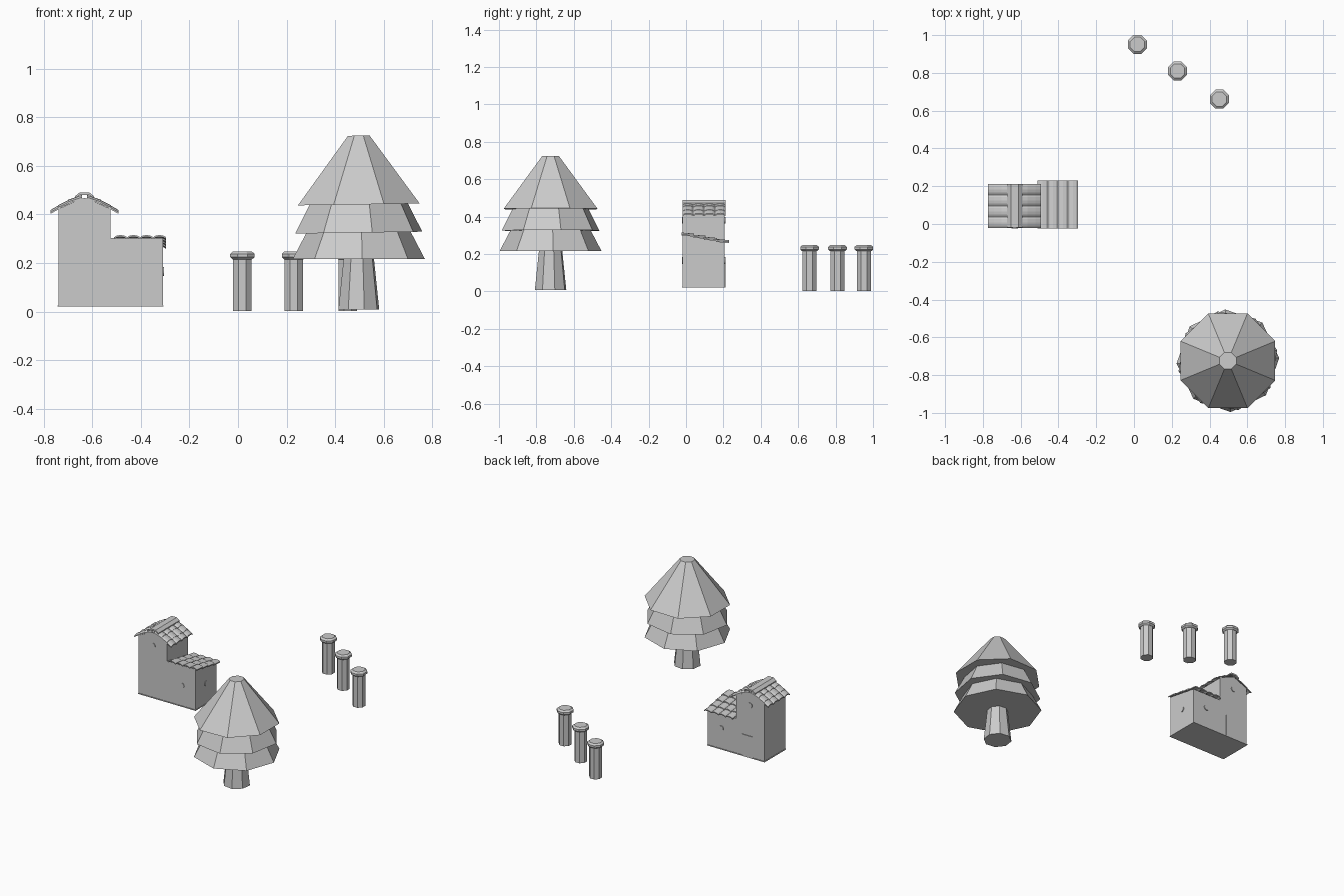
import bpy, bmesh, math
from mathutils import Matrix, Vector

if "Cube" in bpy.data.objects:
    bpy.data.objects.remove(bpy.data.objects["Cube"])


def finish(bm, name):
    bmesh.ops.recalc_face_normals(bm, faces=bm.faces)
    me = bpy.data.meshes.new(name)
    bm.to_mesh(me)
    bm.free()
    ob = bpy.data.objects.new(name, me)
    bpy.context.collection.objects.link(ob)
    return ob


def lathe(name, profile, loc, n=8, rot=22.5, tilt=(0, 0)):
    """Faceted solid of revolution from (radius, z) pairs."""
    bm = bmesh.new()
    rings = []
    for r, z in profile:
        ring = []
        for i in range(n):
            a = math.radians(rot) + math.tau * i / n
            x, y = r * math.cos(a), r * math.sin(a)
            ring.append(bm.verts.new((x + loc[0], y + loc[1], z + x * tilt[0] + y * tilt[1])))
        rings.append(ring)
    for a, b in zip(rings, rings[1:]):
        for i in range(n):
            j = (i + 1) % n
            bm.faces.new((a[i], a[j], b[j], b[i]))
    bm.faces.new(rings[0][::-1])
    bm.faces.new(rings[-1])
    return finish(bm, name)


def extrude_outline(bm, pts, vec):
    a = [bm.verts.new(p) for p in pts]
    b = [bm.verts.new(Vector(p) + Vector(vec)) for p in pts]
    bm.faces.new(a)
    bm.faces.new(b[::-1])
    for i in range(len(a)):
        j = (i + 1) % len(a)
        bm.faces.new((a[i], b[i], b[j], a[j]))


def tile(bm, start, across, down, width, bump=0.009, thick=0.007):
    """Curved roof tile: arched cross-section swept down the slope."""
    start, across, down = Vector(start), Vector(across), Vector(down)
    up = Vector((0, 0, 1))
    arch = [(0, 0), (0.2, 0.75), (0.5, 1), (0.8, 0.75), (1, 0)]
    pts = [start + across * width * u + up * bump * h for u, h in arch]
    pts += [p - up * thick for p in reversed(pts)]
    extrude_outline(bm, pts, down)


# House walls: tall gabled tower and lower lean-to
Y0, Y1 = -0.018, 0.207
bm = bmesh.new()
gable = [(-0.739, 0.025), (-0.524, 0.025), (-0.524, 0.422), (-0.595, 0.455),
         (-0.6315, 0.468), (-0.668, 0.455), (-0.739, 0.422)]
extrude_outline(bm, [(x, Y0, z) for x, z in gable], (0, Y1 - Y0, 0))
finish(bm, "tower_walls")

bm = bmesh.new()
side = [(Y0, 0.025), (Y1, 0.025), (Y1, 0.262), (Y0, 0.302)]
extrude_outline(bm, [(-0.524, y, z) for y, z in side], (0.215, 0, 0))
finish(bm, "low_wing_walls")

# Base plate and back door
for name, lo, hi in (("base_plate", (-0.743, Y0 - 0.004, 0.021), (-0.306, Y1 + 0.004, 0.026)),
                     ("back_door", (-0.65, Y1 - 0.004, 0.026), (-0.57, Y1 + 0.004, 0.17))):
    bm = bmesh.new()
    lo, hi = Vector(lo), Vector(hi)
    m = Matrix.Translation((lo + hi) / 2) @ Matrix.Diagonal((*(hi - lo), 1))
    bmesh.ops.create_cube(bm, size=1, matrix=m)
    finish(bm, name)

# Round windows
windows = [(-0.631, Y0, 0.38, "X"), (-0.631, Y1, 0.38, "X"), (-0.412, Y0, 0.165, "X"),
           (-0.412, Y1, 0.165, "X"), (-0.309, 0.095, 0.165, "Y")]
for x, y, z, axis in windows:
    bm = bmesh.new()
    m = Matrix.Translation((x, y, z)) @ Matrix.Rotation(math.pi / 2, 4, axis)
    bmesh.ops.create_cone(bm, cap_ends=True, segments=16, radius1=0.018,
                          radius2=0.018, depth=0.009, matrix=m)
    finish(bm, "round_window")

# Tower roof: stepped rows of tiles on both slopes
bm = bmesh.new()
rows = [(0.098, 0.433, 0.043, 0.024), (0.058, 0.454, 0.052, 0.025), (0.01, 0.471, 0.06, 0.02)]
W = 0.058
for s in (-1, 1):
    for dx, z, run, drop in rows:
        for k in range(4):
            tile(bm, (-0.6315 + s * dx, -0.02 + k * W, z), (0, 1, 0),
                 (s * run * 0.98, 0, -drop), W)
finish(bm, "tower_roof_tiles")

# Ridge cap
bm = bmesh.new()
cap = [(-0.04, 0.466), (-0.04, 0.474), (-0.02, 0.49), (0.02, 0.49), (0.04, 0.474),
       (0.04, 0.466), (0.018, 0.48), (-0.018, 0.48)]
extrude_outline(bm, [(-0.6315 + x, -0.018, z) for x, z in cap], (0, 0.23, 0))
finish(bm, "ridge_cap")

# Lean-to roof: four rows of four tiles
bm = bmesh.new()
W = 0.0535
for row in range(4):
    for k in range(4):
        tile(bm, (-0.51 + k * W, -0.025 + row * 0.062, 0.306 - row * 0.0115), (1, 0, 0),
             (0, 0.068, -0.006), W)
finish(bm, "low_roof_tiles")

# Tree: tapered trunk and three foliage tiers
T = (0.497, -0.724)
lathe("tree_trunk", [(0.087, 0.008), (0.06, 0.26)], T, rot=15)
lathe("lower_foliage", [(0.272, 0.217), (0.205, 0.345)], T, rot=3)
lathe("middle_foliage", [(0.267, 0.325), (0.2, 0.455)], T, rot=12, tilt=(0.015, 0))
lathe("upper_foliage", [(0.271, 0.441), (0.048, 0.724)], T, tilt=(0.015, 0))

# Three pillars with chamfered caps
for x, y in ((0.018, 0.951), (0.23, 0.81), (0.452, 0.661)):
    lathe("pillar_shaft", [(0.041, 0.002), (0.041, 0.225)], (x, y))
    lathe("pillar_cap", [(0.043, 0.215), (0.054, 0.224), (0.054, 0.238), (0.041, 0.248)], (x, y))
